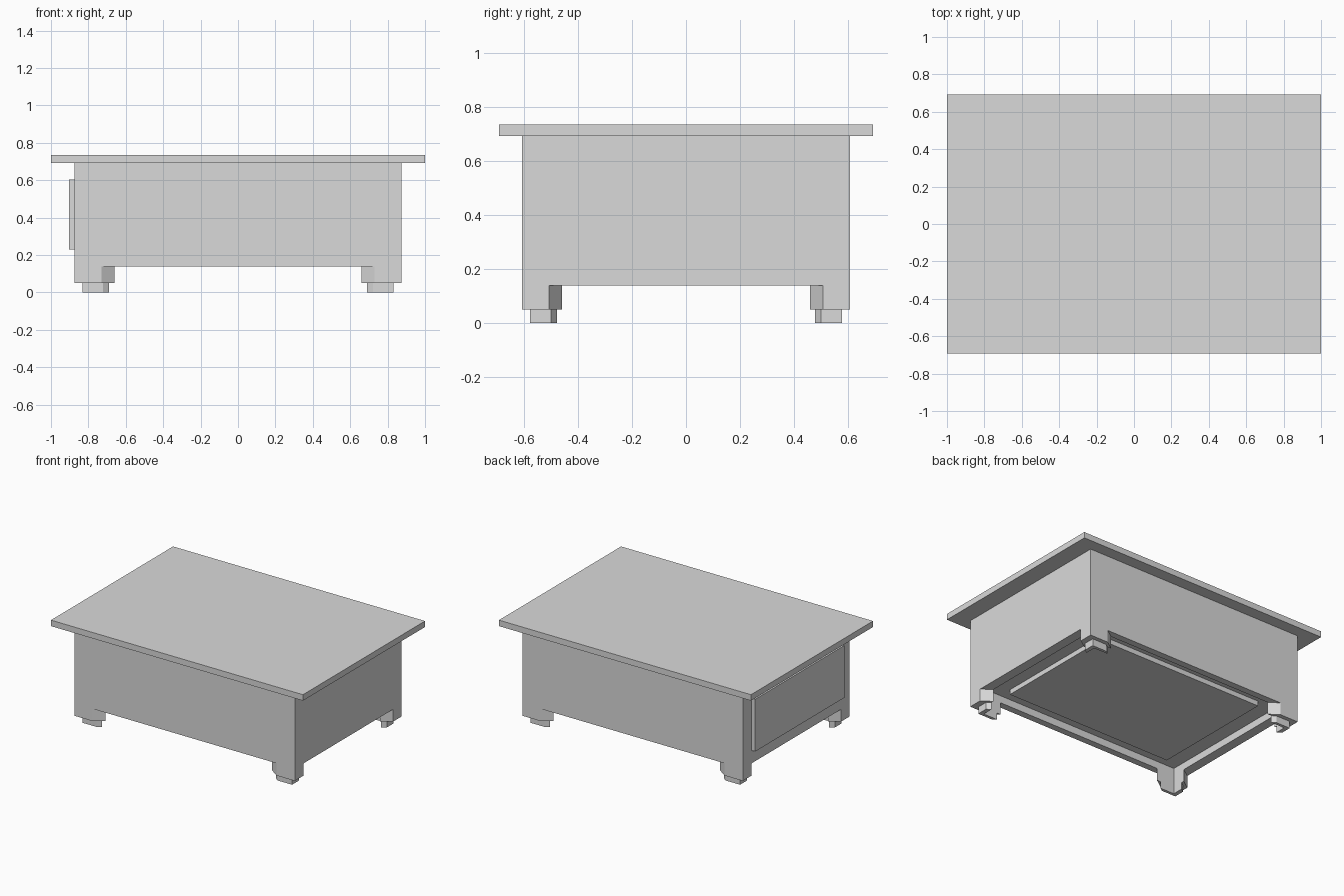
import bpy
import bmesh
from mathutils import Vector

cube = bpy.data.objects.get("Cube")
if cube:
    bpy.data.objects.remove(cube, do_unlink=True)

HALF_X, HALF_Y = 0.875, 0.606      # body half sizes
LEG_X, LEG_Y = 0.214, 0.148        # leg footprint

grey = bpy.data.materials.new("plain grey")
grey.use_nodes = True
colour = (0.7, 0.7, 0.7, 1)
grey.diffuse_color = colour
grey.node_tree.nodes["Principled BSDF"].inputs["Base Color"].default_value = colour


def finish(name, bm):
    bmesh.ops.recalc_face_normals(bm, faces=bm.faces)
    mesh = bpy.data.meshes.new(name)
    bm.to_mesh(mesh)
    bm.free()
    mesh.materials.append(grey)
    obj = bpy.data.objects.new(name, mesh)
    bpy.context.collection.objects.link(obj)
    return obj


def box_mesh(low, high):
    low, high = Vector(low), Vector(high)
    bm = bmesh.new()
    bmesh.ops.create_cube(bm, size=1)
    bmesh.ops.scale(bm, vec=high - low, verts=bm.verts)
    bmesh.ops.translate(bm, vec=(low + high) / 2, verts=bm.verts)
    return bm


def corner_bracket(name, sx, sy, outer, inner, flat_end, tip_end, z0, z1):
    """L-shaped block with mitred ends, tucked into one corner of the body."""
    outline = [(outer, outer), (flat_end, outer), (tip_end, inner),
               (inner, inner), (inner, tip_end), (outer, flat_end)]
    bm = bmesh.new()
    verts = [bm.verts.new((sx * (HALF_X - LEG_X * u), sy * (HALF_Y - LEG_Y * v), z0))
             for u, v in outline]
    face = bm.faces.new(verts)
    extruded = bmesh.ops.extrude_face_region(bm, geom=[face], use_keep_orig=True)
    top = [g for g in extruded["geom"] if isinstance(g, bmesh.types.BMVert)]
    bmesh.ops.translate(bm, vec=(0, 0, z1 - z0), verts=top)
    finish(name, bm)


# Table top
finish("table_top", box_mesh((-1, -0.692, 0.692), (1, 0.692, 0.735)))

# Body with a shallow recess underneath, leaving a skirt all round
bm = box_mesh((-HALF_X, -HALF_Y, 0.138), (HALF_X, HALF_Y, 0.692))
bottom = min(bm.faces, key=lambda f: f.calc_center_median().z)
rim = bmesh.ops.extrude_discrete_faces(bm, faces=[bottom])["faces"][0]
outer_loop = [e for e in bm.edges if e.is_boundary and rim not in e.link_faces]
inner_loop = list(rim.edges)
bmesh.ops.scale(bm, vec=(0.92, 0.92, 1), verts=rim.verts)
bmesh.ops.bridge_loops(bm, edges=outer_loop + inner_loop)
walls = bmesh.ops.extrude_face_region(bm, geom=[rim])
lifted = [g for g in walls["geom"] if isinstance(g, bmesh.types.BMVert)]
bmesh.ops.translate(bm, vec=(0, 0, 0.052), verts=lifted)
if rim.is_valid:
    bmesh.ops.delete(bm, geom=[rim], context="FACES_ONLY")
finish("body", bm)

# Raised slab on the underside
finish("underside_slab", box_mesh((-0.663, -0.46, 0.155), (0.663, 0.46, 0.2)))

# Raised panel on one end
finish("end_panel", box_mesh((-0.903, -0.505, 0.23), (-HALF_X, 0.505, 0.605)))

# Legs and feet at the four corners
for sx, side in ((-1, "right"), (1, "left")):
    for sy, end in ((-1, "front"), (1, "back")):
        corner_bracket(f"{end}_{side}_leg", sx, sy, 0, 0.327, 0.673, 1, 0.05, 0.138)
        corner_bracket(f"{end}_{side}_foot", sx, sy, 0.2, 0.34, 0.72, 0.865, 0, 0.05)
